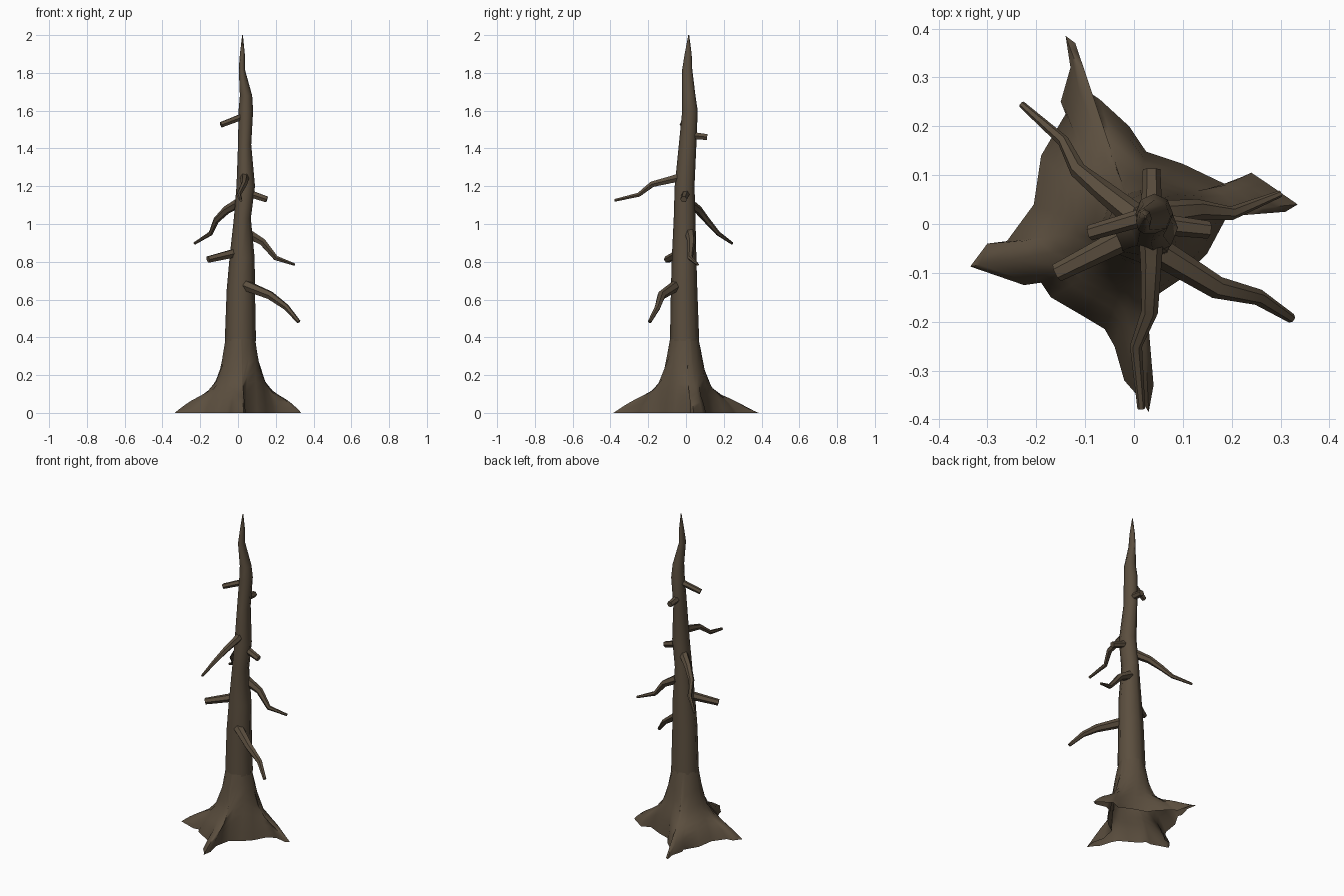
import bpy, math
from mathutils import Vector

bark = bpy.data.materials.new("dark bark brown")
bark.diffuse_color = (0.105, 0.077, 0.049, 1)


def make(name, verts, faces, angle=60):
    me = bpy.data.meshes.new(name)
    me.from_pydata([tuple(v) for v in verts], [], faces)
    me.materials.append(bark)
    ob = bpy.data.objects.new(name, me)
    bpy.context.collection.objects.link(ob)
    bpy.ops.object.select_all(action='DESELECT')
    ob.select_set(True)
    bpy.context.view_layer.objects.active = ob
    bpy.ops.object.mode_set(mode='EDIT')
    bpy.ops.mesh.select_all(action='SELECT')
    bpy.ops.mesh.normals_make_consistent(inside=False)
    bpy.ops.object.mode_set(mode='OBJECT')
    bpy.ops.object.shade_smooth_by_angle(angle=math.radians(angle))
    return ob


def loft_faces(rings, n):
    return [(i * n + j, i * n + (j + 1) % n, (i + 1) * n + (j + 1) % n, (i + 1) * n + j)
            for i in range(rings - 1) for j in range(n)]


# Trunk: octagonal rings given as z, x range, y range
N = 8
profile = [(0.38, -0.07, 0.095, -0.085, 0.07), (0.65, -0.06, 0.09, -0.08, 0.06),
           (0.82, -0.045, 0.088, -0.075, 0.055), (1.03, -0.022, 0.068, -0.065, 0.05),
           (1.2, -0.008, 0.09, -0.06, 0.045), (1.42, 0.0, 0.07, -0.038, 0.055),
           (1.6, 0.003, 0.08, -0.02, 0.062), (1.68, 0.01, 0.075, -0.02, 0.05),
           (1.82, 0.004, 0.036, -0.02, 0.033), (1.9, 0.01, 0.036, -0.007, 0.03),
           (2.0, 0.022, 0.026, 0.012, 0.017)]
verts = []
for z, x0, x1, y0, y1 in profile:
    for j in range(N):
        a = 2 * math.pi * j / N
        verts.append(((x0 + x1) / 2 + (x1 - x0) / 2 * math.cos(a),
                      (y0 + y1) / 2 + (y1 - y0) / 2 * math.sin(a), z))
faces = loft_faces(len(profile), N) + [tuple(range(len(verts) - N, len(verts)))]
make("trunk", verts, faces)

# Root flare: from the trunk ring out to a four-rooted ground outline, open below
outline = [(-0.14, 0.385), (-0.12, 0.37), (-0.10, 0.275), (-0.07, 0.255), (-0.01, 0.20),
           (0.025, 0.148), (0.10, 0.123), (0.19, 0.08), (0.24, 0.105), (0.27, 0.085),
           (0.335, 0.04), (0.31, 0.025), (0.24, 0.04), (0.19, 0.015), (0.15, -0.06),
           (0.10, -0.11), (0.04, -0.15), (0.02, -0.25), (0.04, -0.33), (0.03, -0.385),
           (0.015, -0.36), (-0.02, -0.32), (-0.04, -0.25), (-0.06, -0.215), (-0.11, -0.185),
           (-0.17, -0.15), (-0.19, -0.12), (-0.225, -0.125), (-0.335, -0.087), (-0.30, -0.04),
           (-0.26, -0.035), (-0.205, 0.04), (-0.19, 0.14), (-0.14, 0.225), (-0.15, 0.25),
           (-0.13, 0.32)]
cx, cy = 0.0125, -0.0075
heights = [(0.075, 0.39), (0.11, 0.21), (0.15, 0.135), (0.2, 0.1), (0.3, 0.065), (0.4, 0.03)]


def height(r):
    if r <= heights[0][0]:
        return heights[0][1]
    for (r0, h0), (r1, h1) in zip(heights, heights[1:]):
        if r <= r1:
            return h0 + (h1 - h0) * (r - r0) / (r1 - r0)
    return heights[-1][1]


start = math.atan2(outline[0][1] - cy, outline[0][0] - cx) + 0.15
angles = sorted([(math.atan2(y - cy, x - cx) - start) % (2 * math.pi) for x, y in outline],
                reverse=True)
steps = [0, 0.12, 0.25, 0.4, 0.55, 0.7, 0.82, 0.93, 1]
verts = []
for t in steps:
    for (x, y), a in zip(outline, angles):
        a += start
        k = math.cos(math.pi / 8) / math.cos(a % (math.pi / 4) - math.pi / 8)
        p = Vector((cx + 0.0825 * k * math.cos(a), cy + 0.0775 * k * math.sin(a)))
        p = p.lerp(Vector((x, y)), t)
        r = math.hypot(p.x - cx, p.y - cy)
        z = 0.39 if t == 0 else height(r) * (1 - t ** 5)
        verts.append((p.x, p.y, z))
make("root_flare", verts, loft_faces(len(steps), len(outline)), 80)


# Branches and broken stubs: six-sided tapered tubes along a path
def branch(name, pts, r0, r1, n=6):
    pts = [Vector(p) for p in pts]
    verts, m = [], len(pts)
    for i, p in enumerate(pts):
        d = (pts[min(i + 1, m - 1)] - pts[max(i - 1, 0)]).normalized()
        u = d.cross(Vector((0, 0, 1))).normalized()
        v = d.cross(u)
        r = r0 + (r1 - r0) * i / (m - 1)
        verts += [p + r * (u * math.cos(2 * math.pi * j / n) + v * math.sin(2 * math.pi * j / n))
                  for j in range(n)]
    make(name, verts, loft_faces(m, n) + [tuple(range(n)), tuple(range((m - 1) * n, m * n))], 50)


branch("stub_top_left", [(0.04, 0.02, 1.575), (-0.09, -0.018, 1.525)], 0.019, 0.016)
branch("stub_top_back", [(0.036, 0.02, 1.47), (0.036, 0.112, 1.46)], 0.022, 0.018)
branch("stub_right", [(0.05, 0.0, 1.165), (0.153, -0.012, 1.13)], 0.022, 0.018)
branch("stub_left", [(0.02, -0.01, 0.855), (-0.158, -0.1, 0.812)], 0.027, 0.019)
branch("branch_front", [(0.035, -0.02, 1.25), (0.035, -0.08, 1.235), (0.032, -0.18, 1.21),
                        (0.004, -0.25, 1.155), (0.015, -0.378, 1.125)], 0.026, 0.008)
branch("branch_back_left", [(0.01, 0.01, 1.115), (-0.06, 0.065, 1.075), (-0.115, 0.11, 1.02),
                            (-0.145, 0.17, 0.95), (-0.23, 0.245, 0.897)], 0.027, 0.007)
branch("branch_right", [(0.05, 0.02, 0.95), (0.13, 0.03, 0.905), (0.2, 0.022, 0.82),
                        (0.3, 0.062, 0.785)], 0.028, 0.007)
branch("branch_low_right", [(0.04, -0.05, 0.675), (0.17, -0.13, 0.622), (0.255, -0.15, 0.56),
                            (0.322, -0.193, 0.482)], 0.03, 0.01)
